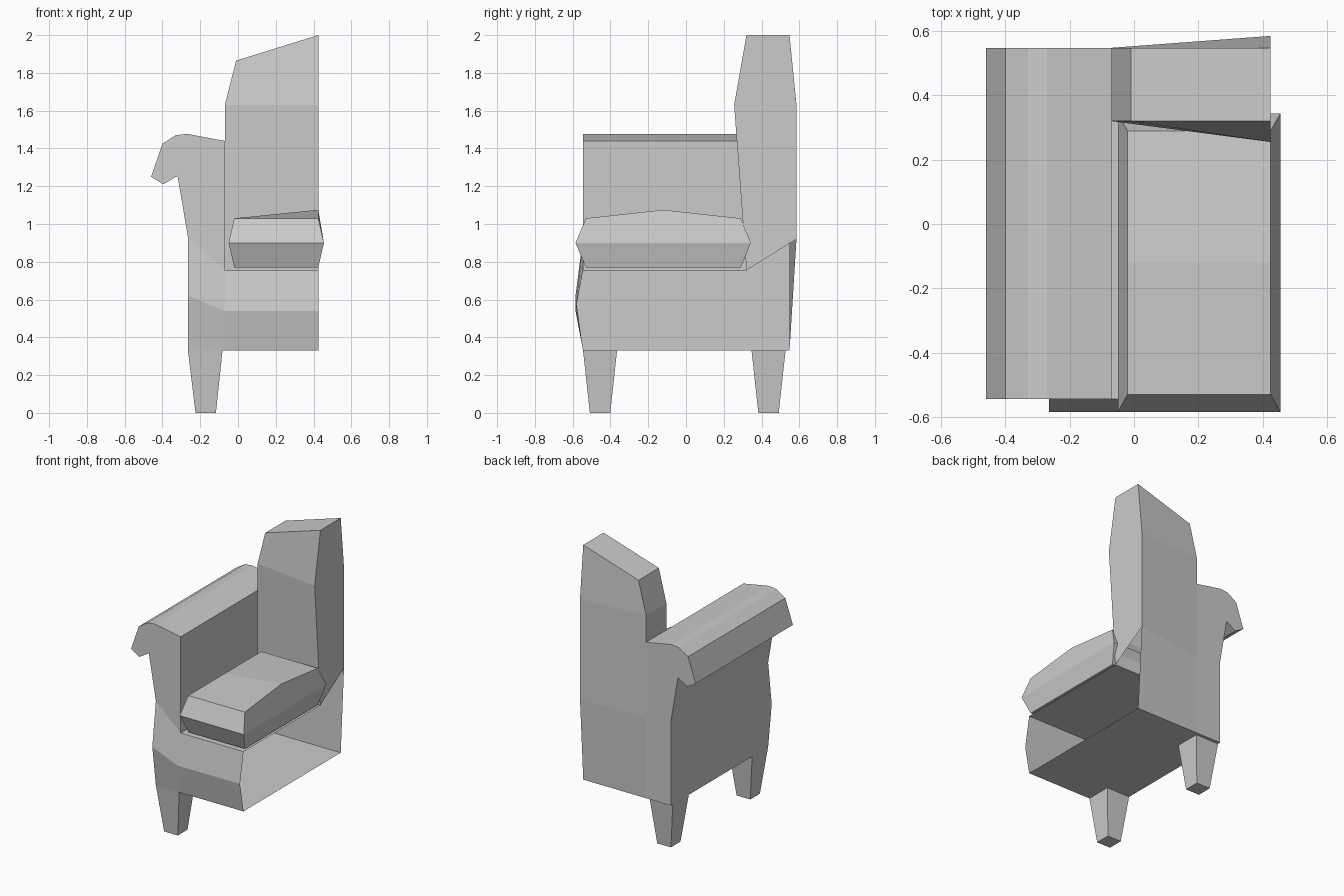
import bpy, bmesh

if "Cube" in bpy.data.objects:
    bpy.data.objects.remove(bpy.data.objects["Cube"])

CUT = 0.425            # open plane where the half chair ends
IN, OUT = -0.07, -0.265  # inner and outer faces of the arm
FRONT, BACK = -0.545, 0.548


def build(name, polys):
    """Make a flat-shaded object from polygons, welding shared corners."""
    bm = bmesh.new()
    for p in polys:
        bm.faces.new([bm.verts.new(c) for c in p])
    bmesh.ops.remove_doubles(bm, verts=bm.verts, dist=0.0005)
    bmesh.ops.recalc_face_normals(bm, faces=bm.faces)
    me = bpy.data.meshes.new(name)
    bm.to_mesh(me)
    bm.free()
    ob = bpy.data.objects.new(name, me)
    bpy.context.collection.objects.link(ob)
    return ob


def strip(a, b, closed=False):
    """Quads between two rows of points."""
    n = len(a)
    return [[a[i], a[(i + 1) % n], b[(i + 1) % n], b[i]]
            for i in range(n if closed else n - 1)]


def rect(x0, x1, y0, y1, z):
    return [(x0, y0, z), (x1, y0, z), (x1, y1, z), (x0, y1, z)]


# Arm: rolled profile run front to back, with end faces
profile = [(IN, 1.44), (-0.27, 1.477), (-0.33, 1.47), (-0.40, 1.425),
           (-0.46, 1.25), (-0.395, 1.21), (-0.32, 1.255), (OUT, 0.93)]
arm_front = [(x, FRONT, z) for x, z in profile]
arm_back = [(x, BACK, z) for x, z in profile]
arm = strip(arm_front, arm_back)
arm.append(arm_front + [(IN, FRONT, 0.755)])
arm.append(arm_back + [(IN, BACK, 0.755)])
arm.append([(IN, FRONT, 0.755), (IN, 0.32, 0.755), (IN, 0.32, 1.44), (IN, FRONT, 1.44)])
build("arm", arm)

# Base: bulging front, seat deck, underside, outer side and back; open at the cut
top = [(OUT, FRONT, 0.93), (IN, FRONT, 0.755), (CUT, FRONT, 0.755)]
mid = [(OUT, -0.585, 0.62), (IN, -0.585, 0.54), (CUT, -0.585, 0.54)]
low = [(x, FRONT, 0.33) for x in (OUT, IN, CUT)]
rear = [(x, BACK, 0.33) for x in (OUT, IN, CUT)]
base = strip(top, mid) + strip(mid, low) + strip(low, rear)
base.append(rect(IN, CUT, FRONT, 0.32, 0.755))
base.append([top[0], mid[0], low[0], rear[0], (OUT, BACK, 0.93)])
base.append([rear[0], rear[1], (IN, BACK, 0.755), (OUT, BACK, 0.93)])
base.append([rear[1], rear[2], (CUT, 0.585, 0.92), (IN, BACK, 0.90), (IN, BACK, 0.755)])
build("base", base)

# Backrest: rings from the seat up, bowed towards the cut
rings = [
    [(CUT, 0.32, 0.755), (IN, 0.32, 0.755), (IN, BACK, 0.90), (CUT, 0.585, 0.92)],
    [(CUT, 0.255, 1.63), (IN, 0.32, 1.63), (IN, BACK, 1.63), (CUT, 0.585, 1.63)],
    [(CUT, 0.32, 2.0), (-0.01, 0.32, 1.865), (-0.01, BACK, 1.865), (CUT, BACK, 2.0)],
]
build("backrest", strip(rings[0], rings[1], True) + strip(rings[1], rings[2], True) + [rings[2]])


# Seat cushion: three rings with a raised crown at the cut side
def cushion_ring(x0, x1, y0, y1, z, crown=0.0):
    return [(x0, y0, z), (x1, y0, z), (x1, -0.12, z + crown),
            (x1, y1, z), (x0, y1, z), (x0, -0.12, z)]


bottom = cushion_ring(-0.02, CUT, -0.53, 0.29, 0.77)
middle = cushion_ring(-0.05, 0.455, -0.585, 0.343, 0.90)
crown = cushion_ring(-0.02, CUT, -0.53, 0.29, 1.03, 0.045)
build("seat_cushion", strip(bottom, middle, True) + strip(middle, crown, True)
      + [bottom, [crown[i] for i in (0, 1, 2, 5)], [crown[i] for i in (2, 3, 4, 5)]])

# Tapered legs
for name, y in (("front_leg", -0.455), ("back_leg", 0.437)):
    foot = rect(-0.225, -0.117, y - 0.054, y + 0.054, 0.0)
    head = rect(OUT, -0.082, y - 0.09, y + 0.09, 0.33)
    build(name, strip(foot, head, True) + [foot, head])
